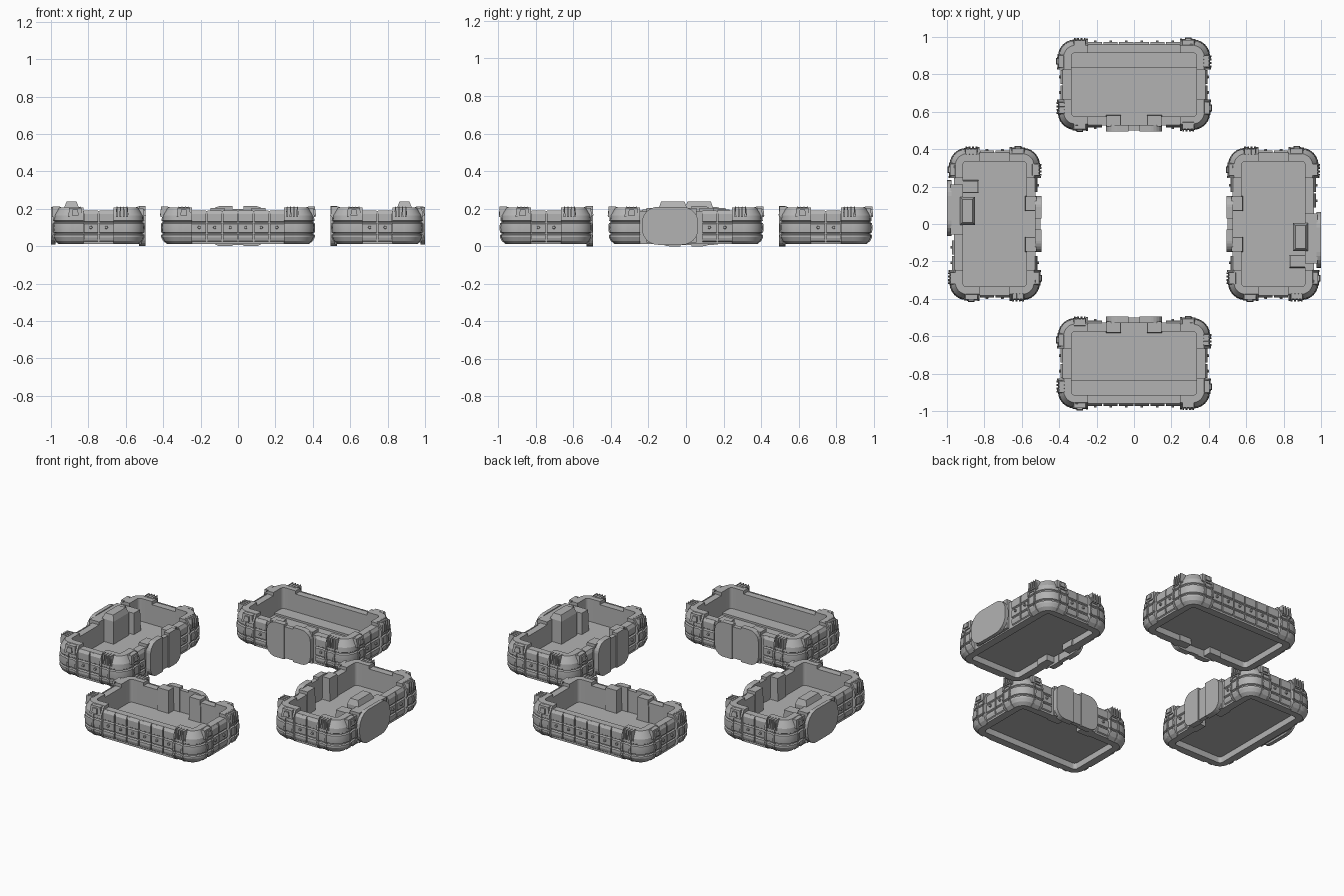
import bpy, bmesh, math
from mathutils import Matrix, Vector

cube = bpy.data.objects.get("Cube")
if cube:
    bpy.data.objects.remove(cube, do_unlink=True)

grey = bpy.data.materials.new("plain grey")
grey.use_nodes = True
COLOR = (0.45, 0.45, 0.45, 1)
grey.diffuse_color = COLOR
grey.node_tree.nodes["Principled BSDF"].inputs["Base Color"].default_value = COLOR

HX, HY = 0.405, 0.24      # tray half length and half width
WALL, ARM, R = 0.07, 0.16, 0.09   # wall depth, corner arm length, corner radius
FLOOR = 0.05
PITCH = 0.083

# Wall sections as (outward offset, height)
CORNER = [(-0.07, 0.012), (-0.03, 0.012), (-0.01, 0.028), (0, 0.048), (0, 0.06),
          (-0.008, 0.064), (-0.008, 0.07), (0, 0.074), (0.002, 0.1), (0, 0.122),
          (-0.008, 0.127), (-0.008, 0.132), (-0.002, 0.136), (-0.005, 0.165),
          (-0.03, 0.207), (-0.07, 0.207)]
PANEL = [(-0.03, 0.018), (-0.016, 0.028), (-0.011, 0.045), (-0.012, 0.06),
         (-0.019, 0.066), (-0.019, 0.07), (-0.012, 0.074), (-0.012, 0.118),
         (-0.019, 0.124), (-0.019, 0.128), (-0.013, 0.132), (-0.013, 0.172),
         (-0.024, 0.19), (-0.03, 0.19)]
STRAP = [(d + 0.006 if -0.07 < d else -0.02, z) for d, z in CORNER[1:-1]]


def sweep(bm, path, profile, m):
    """Carry a closed wall section along (point, normal) pairs."""
    rows = [[bm.verts.new(m @ Vector((p[0] + n[0] * d, p[1] + n[1] * d, z)))
             for d, z in profile] for p, n in path]
    k = len(profile)
    for a, b in zip(rows, rows[1:]):
        for i in range(k):
            j = (i + 1) % k
            bm.faces.new((a[i], a[j], b[j], b[i]))
    bm.faces.new(rows[0])
    bm.faces.new(rows[-1][::-1])


def box(bm, x, y, z, m=Matrix(), taper=0.0):
    """Box from ranges; taper pulls in the top."""
    rings = []
    for h, t in ((z[0], 0), (z[1], taper)):
        rings.append([bm.verts.new(m @ Vector((a, b, h))) for a, b in
                      ((x[0] + t, y[0] + t), (x[1] - t, y[0] + t),
                       (x[1] - t, y[1] - t), (x[0] + t, y[1] - t))])
    lo, hi = rings
    bm.faces.new(lo[::-1])
    bm.faces.new(hi)
    for i in range(4):
        j = (i + 1) % 4
        bm.faces.new((lo[i], lo[j], hi[j], hi[i]))


def slab(bm, outline, y0, y1):
    """Plate standing upright, outline in x and z."""
    a, b = ([bm.verts.new((x, y, z)) for x, z in outline] for y in (y0, y1))
    bm.faces.new(a)
    bm.faces.new(b[::-1])
    for i in range(len(a)):
        j = (i + 1) % len(a)
        bm.faces.new((a[i], b[i], b[j], a[j]))


def rounded_end(sx, cx, half, z0, z1, r):
    """Bottom-to-top curve of one rounded plate end."""
    pts = []
    for zc, start in ((z0 + r, -90), (z1 - r, 0)):
        for i in range(7):
            a = math.radians(start + 15 * i)
            pts.append((cx + sx * (half - r + r * math.cos(a)), zc + r * math.sin(a)))
    return pts


def side_frames():
    """Frame, half length and distance of each side; outward is local -y."""
    for k in range(4):
        half, dist = (HX, HY) if k % 2 == 0 else (HY, HX)
        yield k, Matrix.Rotation(k * math.pi / 2, 4, 'Z'), half, dist


def corners(bm, double):
    for k, m, half, dist in side_frames():
        arc = []
        for i in range(7):
            a = math.radians(-90 + 15 * i)
            n = (math.cos(a), math.sin(a))
            arc.append(((half - R + R * n[0], -dist + R + R * n[1]), n))
        sweep(bm, [((half - ARM, -dist), (0, -1))] + arc +
              [((half, -dist + ARM), (1, 0))], CORNER, m)
        # Raised straps at both ends and over the bend
        for s in (ARM, ARM - 0.055):
            sweep(bm, [((half - s, -dist), (0, -1)), ((half - s + 0.012, -dist), (0, -1))], STRAP, m)
            sweep(bm, [((half, -dist + s - 0.012), (1, 0)), ((half, -dist + s), (1, 0))], STRAP, m)


def fittings(bm, double):
    for k, m, half, dist in side_frames():
        # Latch on one end of the side, louvres on the other
        t = -half + 0.115
        box(bm, (t - 0.038, t + 0.038), (-dist - 0.004, -dist + 0.045), (0.155, 0.205), m, 0.006)
        box(bm, (t - 0.018, t + 0.018), (-dist - 0.012, -dist + 0.02), (0.165, 0.195), m, 0.004)
        t = half - 0.115
        box(bm, (t - 0.036, t + 0.036), (-dist - 0.002, -dist + 0.045), (0.15, 0.209), m, 0.006)
        for i in range(4):
            u = t - 0.027 + 0.018 * i
            box(bm, (u - 0.005, u + 0.005), (-dist - 0.01, -dist + 0.035), (0.155, 0.212), m, 0.003)


def walls(bm, double):
    for k, m, half, dist in side_frames():
        e = half - ARM + 0.01
        spans = ((-e, -0.08), (0.08, e)) if k == 2 else ((-e, e),)
        for span in spans:
            box(bm, span, (-dist + 0.022, -dist + WALL), (0.012, 0.187), m)


def panels(bm, double):
    for k, m, half, dist in side_frames():
        n = int(2 * (half - ARM) / PITCH + 0.2)
        for i in range(n):
            t = (i - (n - 1) / 2) * PITCH
            if (k == 2 and abs(t) < 0.15) or (double and k == 0 and abs(t + 0.085) < 0.15):
                continue
            w = PITCH / 2 - 0.004
            sweep(bm, [((t - w, -dist), (0, -1)), ((t + w, -dist), (0, -1))], PANEL, m)
            # Bolt on each panel
            spot = m @ Matrix.Translation((t, -dist + 0.01, 0.1)) @ Matrix.Rotation(math.pi / 2, 4, 'X')
            bmesh.ops.create_cone(bm, cap_ends=True, segments=10, radius1=0.009,
                                  radius2=0.007, depth=0.014, matrix=spot)


def floor(bm, double):
    box(bm, (-HX + 0.06, HX - 0.06), (-HY + 0.06, HY - 0.06), (FLOOR, FLOOR + 0.015))
    box(bm, (-0.08, 0.08), (HY - 0.07, HY - 0.012), (FLOOR, FLOOR + 0.015))
    # Low step along the outer wall
    if not double:
        box(bm, (-HX + 0.06, HX - 0.06), (-HY + 0.06, -0.09), (FLOOR, FLOOR + 0.027))


def connector(bm, double):
    for s in (-1, 1):
        xs = sorted((s * 0.068, s * 0.15))
        box(bm, xs, (0.162, 0.228), (0.012, 0.205), taper=0.004)
        slab(bm, [(s * 0.03, 0)] + rounded_end(s, 0, 0.15, 0, 0.215, 0.06) +
             [(s * 0.03, 0.215)], 0.215, 0.25)
    box(bm, (-0.03, 0.03), (0.218, 0.244), (0.006, 0.2))


def outer_connector(bm, double):
    c = -0.085
    slab(bm, rounded_end(1, c, 0.15, 0.008, 0.21, 0.085) +
         rounded_end(-1, c, 0.15, 0.008, 0.21, 0.085)[::-1], -0.255, -0.232)
    box(bm, (c - 0.125, c + 0.14), (-0.235, -0.17), (0.02, 0.205))
    # Inside housing and small block
    box(bm, (-0.145, 0.005), (-0.185, -0.105), (FLOOR, 0.205))
    box(bm, (-0.145, 0.005), (-0.185, -0.105), (0.205, 0.238), taper=0.013)
    box(bm, (-0.235, -0.165), (-0.175, -0.085), (FLOOR, 0.195), taper=0.004)


PARTS = {"corner_armour": corners, "corner_fittings": fittings, "wall": walls,
         "side_panels": panels, "floor": floor, "connector": connector,
         "outer_connector": outer_connector}


def build(names, angles, double):
    for part, make in PARTS.items():
        if part == "outer_connector" and not double:
            continue
        bm = bmesh.new()
        make(bm, double)
        bmesh.ops.recalc_face_normals(bm, faces=bm.faces)
        mesh = bpy.data.meshes.new(names[0] + "_" + part)
        bm.to_mesh(mesh)
        bm.free()
        mesh.materials.append(grey)
        for name, angle in zip(names, angles):
            copy = mesh if name == names[0] else mesh.copy()
            ob = bpy.data.objects.new(name + "_" + part, copy)
            ob.matrix_world = (Matrix.Rotation(math.radians(angle), 4, 'Z') @
                               Matrix.Translation((0, -0.745, 0)))
            bpy.context.collection.objects.link(ob)
            if part == "corner_armour":
                bpy.ops.object.select_all(action='DESELECT')
                ob.select_set(True)
                bpy.context.view_layer.objects.active = ob
                bpy.ops.object.shade_smooth_by_angle(angle=math.radians(24))


# Four trays around the centre; the side pair has a second connector
build(("front", "back"), (0, 180), False)
build(("left", "right"), (90, 270), True)
